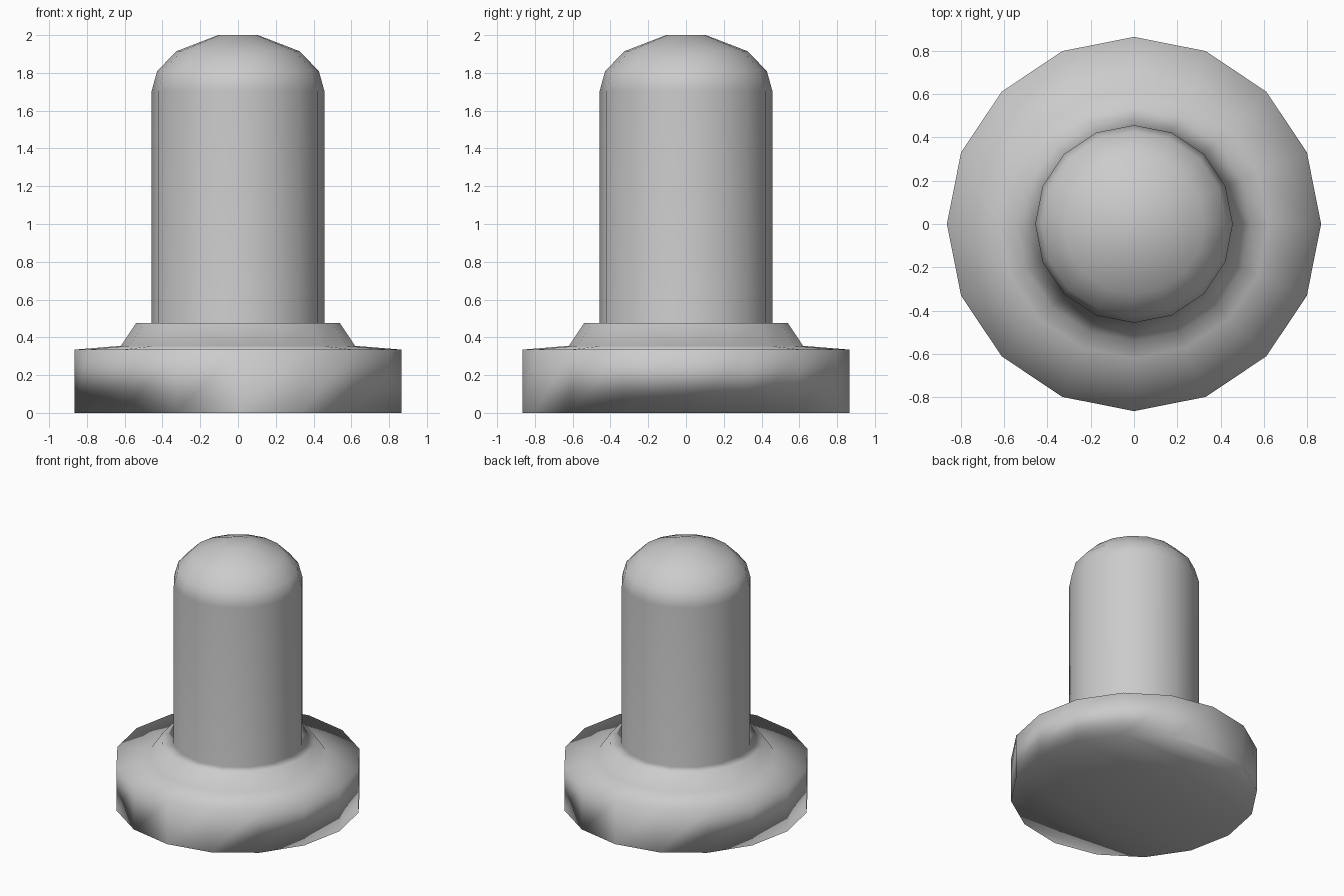
import bpy
import bmesh
from math import cos, sin, tau

cube = bpy.data.objects.get("Cube")
if cube:
    bpy.data.objects.remove(cube, do_unlink=True)

SIDES = 16

# Profile as (radius, height): foot disc, collar, shaft, domed tip
PROFILE = [
    (0.865, 0.0), (0.865, 0.335),
    (0.62, 0.355), (0.54, 0.475),
    (0.457, 0.475), (0.457, 1.705),
    (0.428, 1.81), (0.325, 1.915), (0.105, 2.0),
]


def make_material(name, color):
    mat = bpy.data.materials.new(name)
    mat.use_nodes = True
    mat.diffuse_color = color
    mat.node_tree.nodes["Principled BSDF"].inputs["Base Color"].default_value = color
    return mat


def make_ring(bm, radius, z):
    # The first vertex points to the front
    angles = [tau * (i / SIDES - 0.25) for i in range(SIDES)]
    return [bm.verts.new((radius * cos(a), radius * sin(a), z)) for a in angles]


bm = bmesh.new()
rings = [make_ring(bm, r, z) for r, z in PROFILE]

# Walls between neighbouring rings
for low, high in zip(rings, rings[1:]):
    for i in range(SIDES):
        j = (i + 1) % SIDES
        bm.faces.new((low[i], low[j], high[j], high[i]))

# Flat tip
bm.faces.new(rings[-1])

# Underside as a zigzag strip running front to back
order = [0]
for i in range(1, SIDES // 2):
    order += [i, SIDES - i]
order.append(SIDES // 2)
for trio in zip(order, order[1:], order[2:]):
    bm.faces.new([rings[0][i] for i in trio])

bmesh.ops.recalc_face_normals(bm, faces=bm.faces)
for face in bm.faces:
    face.smooth = True

mesh = bpy.data.meshes.new("rounded_pin")
bm.to_mesh(mesh)
bm.free()
mesh.materials.append(make_material("plain grey", (0.6, 0.6, 0.6, 1.0)))

pin = bpy.data.objects.new("rounded_pin", mesh)
bpy.context.collection.objects.link(pin)

# Large faces dominate the smooth shading
weighted = pin.modifiers.new("area_shading", 'WEIGHTED_NORMAL')
weighted.mode = 'FACE_AREA'
weighted.weight = 50
